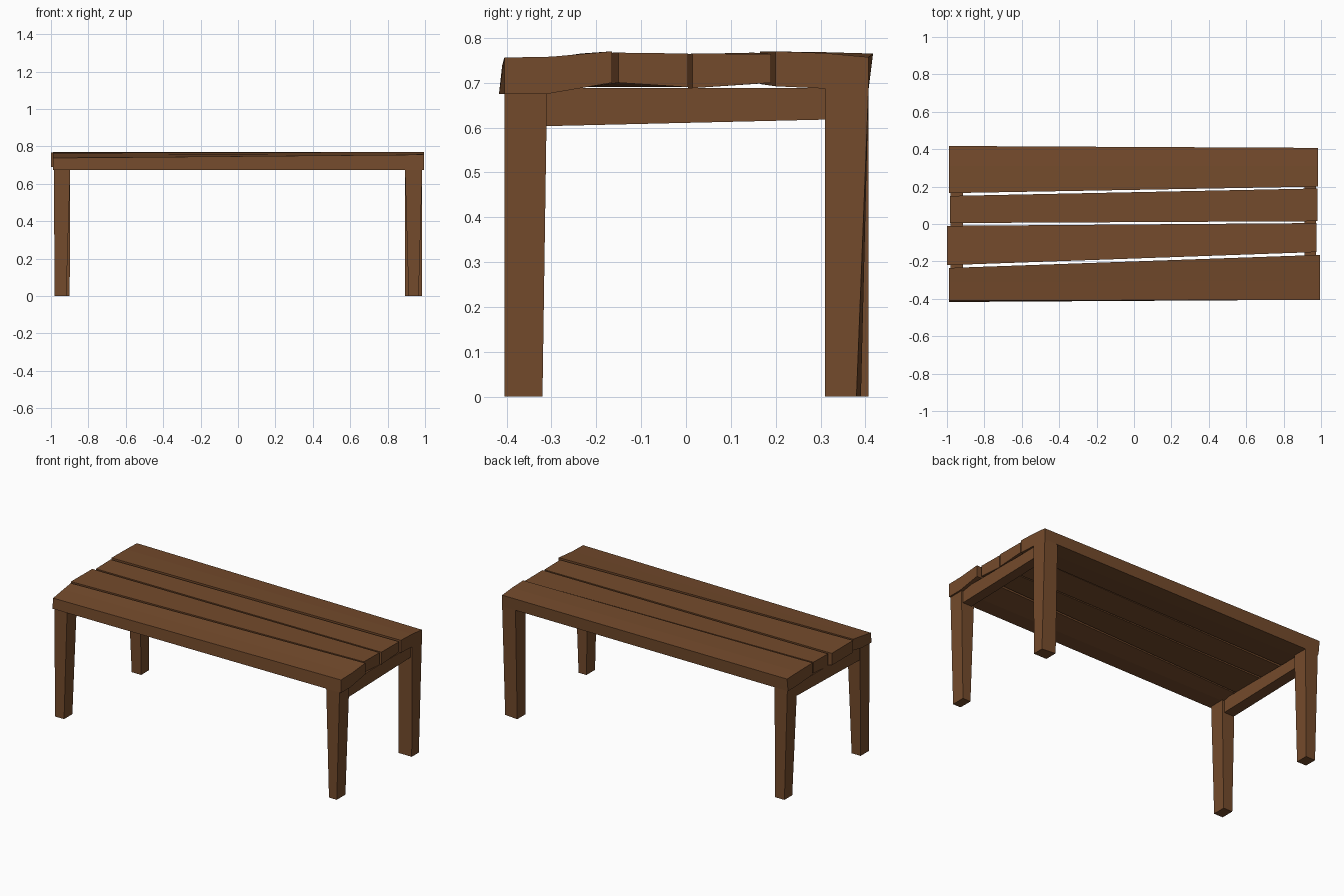
import bpy, bmesh

wood = bpy.data.materials.new("brown wood")
wood.diffuse_color = (0.175, 0.070, 0.025, 1)


def loft(name, a, b):
    """Solid between two matching end outlines."""
    bm = bmesh.new()
    va = [bm.verts.new(p) for p in a]
    vb = [bm.verts.new(p) for p in b]
    n = len(a)
    bm.faces.new(va)
    bm.faces.new(vb[::-1])
    for i in range(n):
        j = (i + 1) % n
        bm.faces.new((va[j], va[i], vb[i], vb[j]))
    bmesh.ops.recalc_face_normals(bm, faces=bm.faces)
    me = bpy.data.meshes.new(name)
    bm.to_mesh(me)
    bm.free()
    me.materials.append(wood)
    ob = bpy.data.objects.new(name, me)
    bpy.context.collection.objects.link(ob)


def plank(name, x0, left, x1, right):
    loft(name, [(x0, y, z) for y, z in left], [(x1, y, z) for y, z in right])


def rect(x0, x1, y0, y1, z):
    return [(x0, y0, z), (x1, y0, z), (x1, y1, z), (x0, y1, z)]


# uneven top planks, front to back: end outlines as (y, z)
plank("front_plank",
      -0.99, [(-0.417, 0.675), (-0.32, 0.678), (-0.235, 0.695),
              (-0.235, 0.765), (-0.31, 0.754), (-0.41, 0.738)],
      0.995, [(-0.405, 0.675), (-0.31, 0.675), (-0.165, 0.70),
              (-0.165, 0.77), (-0.30, 0.758), (-0.405, 0.756)])
plank("front_middle_plank",
      -1.0, [(-0.22, 0.69), (-0.01, 0.69), (-0.01, 0.765), (-0.22, 0.766)],
      0.975, [(-0.15, 0.70), (0.005, 0.69), (0.005, 0.765), (-0.15, 0.767)])
plank("back_middle_plank",
      -0.985, [(0.005, 0.688), (0.15, 0.697), (0.15, 0.767), (0.005, 0.764)],
      0.98, [(0.015, 0.688), (0.19, 0.70), (0.19, 0.764), (0.015, 0.765)])
plank("back_plank",
      -0.99, [(0.165, 0.697), (0.31, 0.687), (0.407, 0.685),
              (0.417, 0.765), (0.31, 0.768), (0.165, 0.77)],
      0.985, [(0.20, 0.692), (0.31, 0.687), (0.407, 0.687),
              (0.407, 0.757), (0.31, 0.766), (0.20, 0.77)])

# tapered legs
loft("front_left_leg", rect(-0.98, -0.918, -0.405, -0.323, 0),
     rect(-0.985, -0.897, -0.405, -0.31, 0.677))
loft("front_right_leg", rect(0.912, 0.966, -0.405, -0.32, 0),
     rect(0.893, 0.985, -0.405, -0.31, 0.677))
loft("back_left_leg", rect(-0.965, -0.90, 0.33, 0.407, 0),
     rect(-0.985, -0.897, 0.31, 0.407, 0.688))
loft("back_right_leg",
     [(0.893, 0.31, 0), (0.983, 0.31, 0), (0.983, 0.38, 0), (0.893, 0.39, 0)],
     rect(0.893, 0.985, 0.31, 0.407, 0.688))

# end rails between the legs
for name, x0, x1 in (("left_rail", -0.982, -0.913), ("right_rail", 0.911, 0.974)):
    loft(name,
         [(x0, -0.32, 0.603), (x1, -0.32, 0.603), (x1, -0.32, 0.688), (x0, -0.32, 0.688)],
         [(x0, 0.32, 0.618), (x1, 0.32, 0.618), (x1, 0.32, 0.688), (x0, 0.32, 0.688)])
